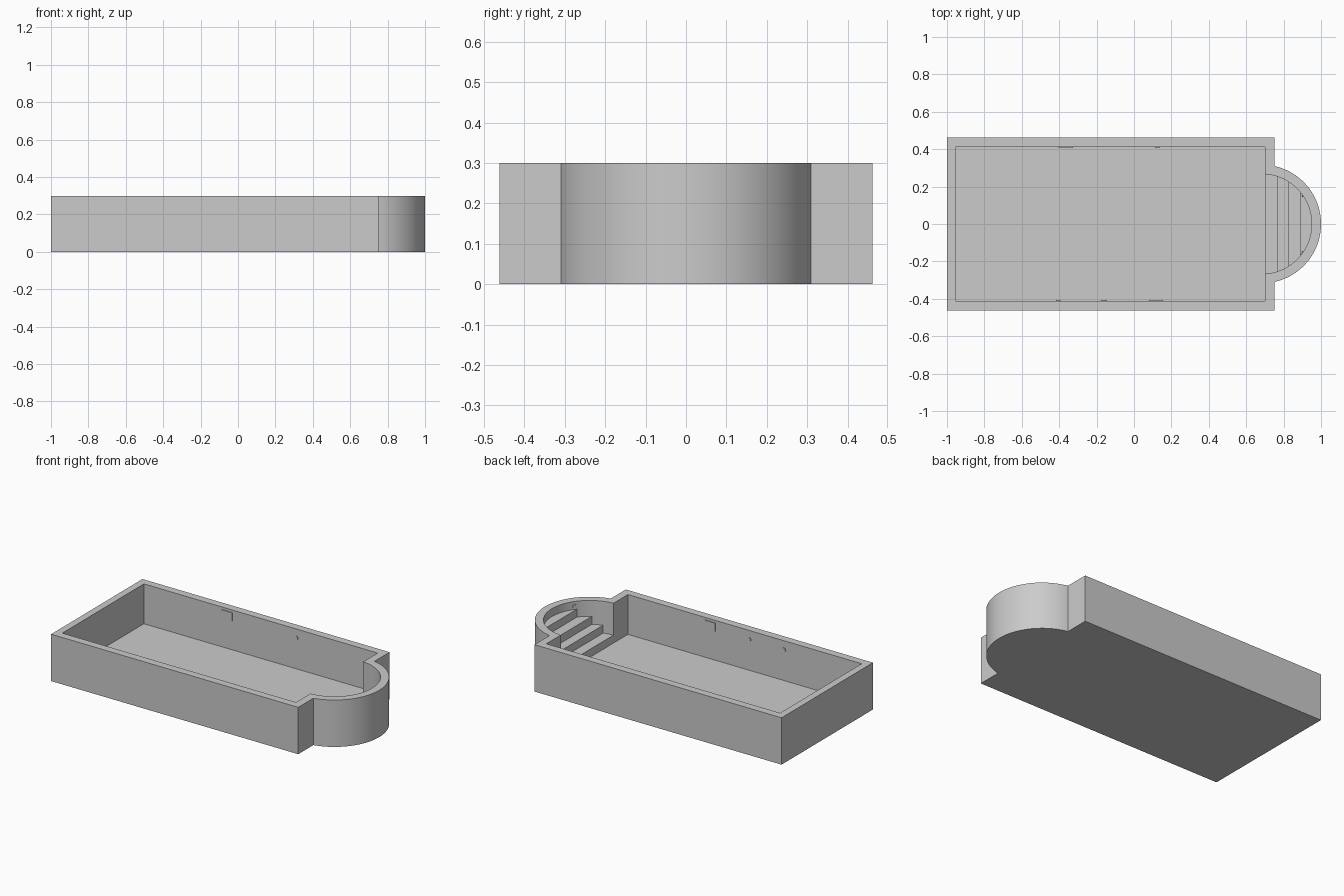
import bpy, bmesh, math
from mathutils import Matrix, Vector

cube = bpy.data.objects.get("Cube")
if cube:
    bpy.data.objects.remove(cube, do_unlink=True)

HEIGHT, FLOOR = 0.3, 0.045
CENTRE = 0.683               # centre of the rounded stair bay
INNER_R, INNER_Y = 0.267, 0.4125

grey = bpy.data.materials.new("pool_grey")
grey.use_nodes = True
colour = (0.6, 0.6, 0.6, 1)
grey.diffuse_color = colour
grey.node_tree.nodes["Principled BSDF"].inputs["Base Color"].default_value = colour


def finish(name, bm, smooth=False):
    bmesh.ops.recalc_face_normals(bm, faces=bm.faces)
    mesh = bpy.data.meshes.new(name)
    bm.to_mesh(mesh)
    bm.free()
    mesh.materials.append(grey)
    obj = bpy.data.objects.new(name, mesh)
    bpy.context.collection.objects.link(obj)
    if smooth:
        bpy.ops.object.select_all(action="DESELECT")
        obj.select_set(True)
        bpy.context.view_layer.objects.active = obj
        bpy.ops.object.shade_smooth_by_angle(angle=math.radians(30))
    return obj


def arc(x_start, radius, n=48):
    """Arc round the bay from one end of the chord at x_start to the other."""
    a = math.acos((x_start - CENTRE) / radius)
    return [(CENTRE + radius * math.cos(t), radius * math.sin(t))
            for t in (-a + 2 * a * i / n for i in range(n + 1))]


def outline(x0, x1, y, radius):
    return [(x0, -y), (x1, -y)] + arc(x1, radius) + [(x1, y), (x0, y)]


def loft(bm, rings):
    """Join equal rings of points in order and cap both ends."""
    loops = [[bm.verts.new((x, y, z)) for x, y in pts] for pts, z in rings]
    for a, b in zip(loops, loops[1:]):
        for i in range(len(a)):
            j = (i + 1) % len(a)
            bm.faces.new((a[i], a[j], b[j], b[i]))
    bm.faces.new(loops[0][::-1])
    bm.faces.new(loops[-1])


# Basin: outer wall, rim, inner wall and floor
outer = outline(-1, 0.75, 0.462, 0.317)
inner = outline(-0.955, 0.70, INNER_Y, INNER_R)
bm = bmesh.new()
loft(bm, [(outer, 0), (outer, HEIGHT), (inner, HEIGHT), (inner, FLOOR)])
finish("pool_basin", bm, True)

# Entry steps fill the rounded bay
rise = (HEIGHT - FLOOR) / 5
for i, x in enumerate((0.70, 0.765, 0.825, 0.89)):
    bm = bmesh.new()
    pts = arc(x, INNER_R + 0.001)
    loft(bm, [(pts, FLOOR + i * rise), (pts, FLOOR + (i + 1) * rise)])
    finish(f"entry_step_{i + 1}", bm, True)

# Skimmer plates on the long walls
for name, x, side in (("back", -0.365, 1), ("front", 0.117, -1)):
    bm = bmesh.new()
    place = Matrix.Translation((x, side * INNER_Y, 0.258))
    bmesh.ops.create_cube(bm, size=1, matrix=place @ Matrix.Diagonal((0.076, 0.01, 0.052, 1)))
    finish(f"{name}_skimmer", bm)


def nozzle(name, position, direction):
    bm = bmesh.new()
    turn = Vector(direction).to_track_quat("Z", "Y").to_matrix().to_4x4()
    bmesh.ops.create_cone(bm, cap_ends=True, segments=24, radius1=0.0125, radius2=0.0125,
                          depth=0.01, matrix=Matrix.Translation(position) @ turn)
    finish(name, bm, True)


# Water inlets on the long walls and above the steps
for i, (x, side) in enumerate(((0.125, 1), (-0.405, -1), (-0.16, -1))):
    nozzle(f"wall_inlet_{i + 1}", (x, side * INNER_Y, 0.243), (0, side, 0))
for name, side in (("left", 1), ("right", -1)):
    t = side * math.radians(36)
    d = Vector((math.cos(t), math.sin(t), 0))
    nozzle(f"{name}_step_inlet", d * INNER_R + Vector((CENTRE, 0, 0.268)), d)
